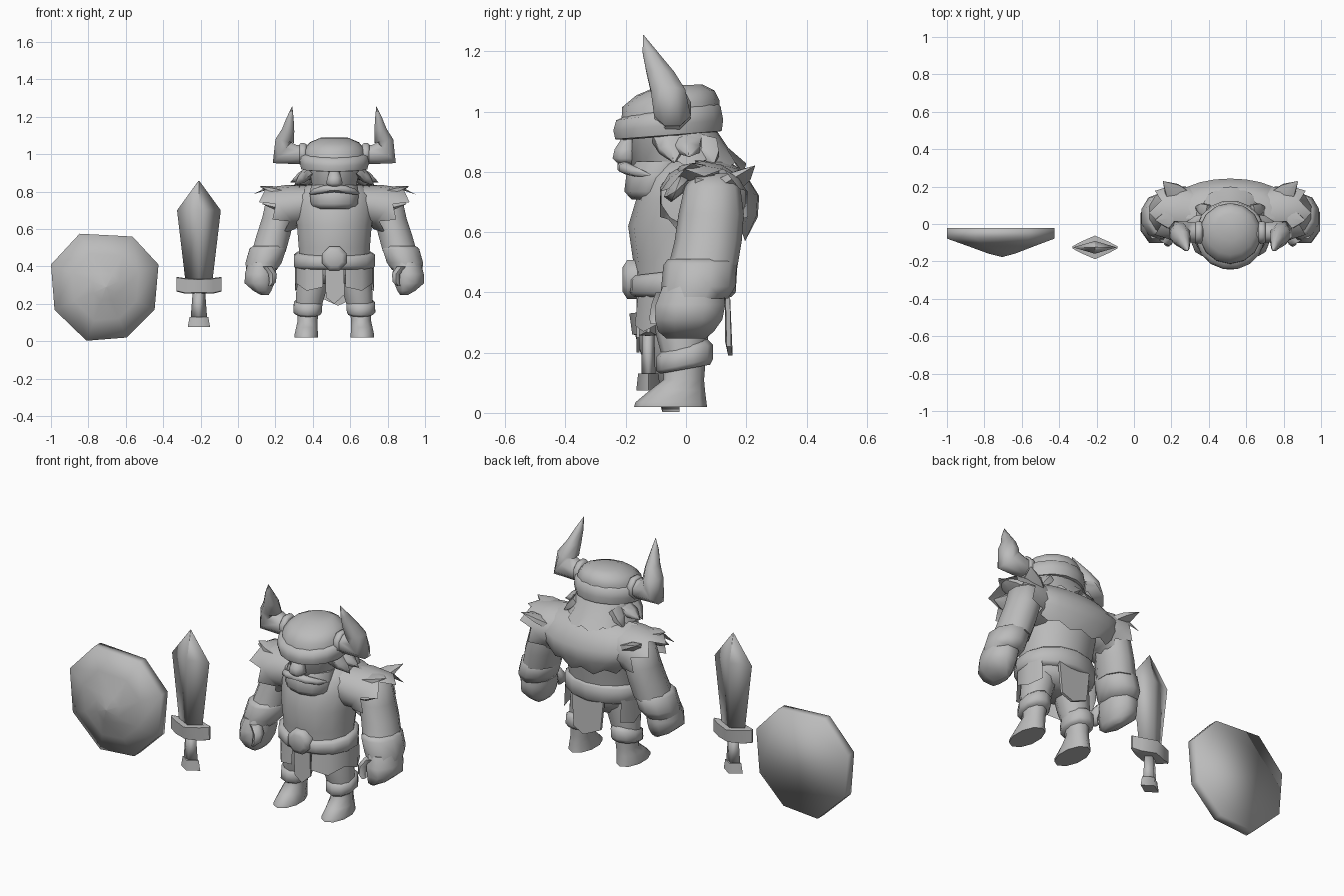
import bpy, bmesh, math
from mathutils import Vector as V

CX = 0.515  # centre line of the figure
grey = bpy.data.materials.new("plain grey")
grey.diffuse_color = (0.5, 0.5, 0.5, 1)


def finish(name, bm, angle):
    bmesh.ops.remove_doubles(bm, verts=bm.verts, dist=0.0005)
    bmesh.ops.recalc_face_normals(bm, faces=bm.faces)
    me = bpy.data.meshes.new(name)
    bm.to_mesh(me)
    bm.free()
    me.materials.append(grey)
    ob = bpy.data.objects.new(name, me)
    bpy.context.collection.objects.link(ob)
    bpy.ops.object.select_all(action='DESELECT')
    ob.select_set(True)
    bpy.context.view_layer.objects.active = ob
    bpy.ops.object.shade_smooth_by_angle(angle=math.radians(angle))
    return ob


def loft(name, rings, s=1, cx=CX, closed=True, caps=True, angle=65):
    """Skin rings of points; x is mirrored by s about cx."""
    bm = bmesh.new()
    rows = [[bm.verts.new((cx + s * p[0], p[1], p[2])) for p in r] for r in rings]
    n = len(rows[0])
    for a, b in zip(rows, rows[1:]):
        for i in range(n if closed else n - 1):
            j = (i + 1) % n
            bm.faces.new((a[i], a[j], b[j], b[i]))
    if caps:
        bm.faces.new(rows[0])
        bm.faces.new(rows[-1])
    return finish(name, bm, angle)


def ring(c, a, b, n, turn=0.5, jag=None):
    """Ellipse round c with half axes a and b; jag offsets every other point."""
    out = []
    for i in range(n):
        t = 2 * math.pi * (i + turn) / n
        p = V(c) + V(a) * math.cos(t) + V(b) * math.sin(t)
        out.append(p + V(jag) * (1 if i % 2 else -0.4) if jag else p)
    return out


def flat(u, y0, y1, z, rx, n=10, tilt=0, turn=0.5):
    """Level ring from y0 to y1; tilt raises the back."""
    return ring((u, (y0 + y1) / 2, z), (rx, 0, 0), (0, (y1 - y0) / 2, tilt), n, turn)


def stack(name, rows, s=1, n=10, cx=CX, angle=65, turn=0.5):
    return loft(name, [flat(*r[:5], n, r[5] if len(r) > 5 else 0, turn) for r in rows], s, cx, angle=angle)


def leaf(name, root, tip, a, w, t, s):
    """Pointed tuft, w wide along a and t thick."""
    root, tip, a = V(root), V(tip), V(a).normalized()
    b = (tip - root).normalized().cross(a).normalized()
    loft(name, [ring(root.lerp(tip, f), a * w * k, b * t * k, 6) for f, k in ((0, 1), (.5, .75), (1, .03))], s)


def plate(name, pts, y, back):
    return loft(name, [[(p[0], y, p[1]) for p in pts], [(p[0], back, p[1]) for p in pts]], angle=30)


# shield: eight-sided dome with a flat back, shaded smooth all over
octo = [(-.847, .575), (-.564, .56), (-.425, .41), (-.446, .168), (-.596, .02), (-.81, .003), (-.981, .168), (-1, .41)]
mid = (-.705, .29)
loft("shield", [[(mid[0] + (x - mid[0]) * k, y, mid[1] + (z - mid[1]) * k) for x, z in octo]
                for k, y in ((1, -.022), (1, -.078), (.62, -.118), (.25, -.158), (.01, -.176))], cx=0, angle=180)

# sword: diamond cross-sections
SW = -.209
def diamond(name, rows, angle=80):
    loft(name, [flat(0, -.125 - d, -.125 + d, z, w, 4, turn=0) for z, w, d in rows], cx=SW, angle=angle)
diamond("sword_blade", [(.32, .072, .032), (.70, .117, .034), (.858, .002, .002)], 180)
diamond("sword_grip", [(.11, .045, .024), (.27, .033, .02)], 180)
diamond("sword_pommel", [(.075, .06, .04), (.13, .05, .034)])
# guard: diamond in plan with raised ends
loft("sword_guard", [[(x, -.125 + k * y, z), (x, -.125, z + .004), (x, -.125 - k * y, z), (x, -.125 - k * y * .85, z - h),
                      (x, -.125, z - h - .004), (x, -.125 + k * y * .85, z - h)]
                     for k in (1,) for x, y, z, h in ((-.12, .006, .34, .07), (-.075, .03, .334, .075), (0, .063, .33, .07),
                                                      (.075, .03, .334, .075), (.12, .006, .34, .07))], cx=SW, angle=60)

# torso, hips and belt
stack("torso", [(0, -.17, .15, .40, .19), (0, -.175, .16, .50, .195), (0, -.192, .19, .62, .205), (0, -.165, .20, .71, .22),
                (0, -.14, .19, .78, .21), (0, -.10, .15, .835, .15)], n=14)
stack("hips", [(0, -.11, .10, .31, .13), (0, -.15, .135, .36, .185), (0, -.165, .15, .41, .19)], n=12)
stack("belt", [(0, -.18, .15, .385, .205), (0, -.195, .165, .40, .222), (0, -.195, .17, .46, .222, .02),
               (0, -.18, .155, .475, .20, .02)], n=14)
loft("belt_buckle", [ring((0, y, .443), (r, 0, 0), (0, 0, r), 8) for y, r in ((-.16, .07), (-.195, .07), (-.21, .045))])

# loincloth and skirt flaps
plate("front_flap", [(-.05, .40), (.05, .40), (.055, .25), (0, .20), (-.045, .235)], -.165, -.155)
loft("back_flap", [[(-.10, y, .42), (.10, y, .42), (.085, y + .005, .22), (.02, y + .01, .19), (-.08, y, .235)]
                   for y in (.13, .145)], angle=30)
for s in (-1, 1):
    loft("skirt_flap", [[(.06 + .155 * math.sin(t), -.165 * math.cos(t) * k - .005, z) for t, z in
                         ((0, zz), (.6, zz - d), (1.2, zz + d), (1.8, zz - d), (2.3, zz))]
                        for k, zz, d in ((.92, .41, 0), (1, .29, .02))], s, closed=False, caps=False)

# legs
for s in (-1, 1):
    stack("thigh", [(.14, -.075, .06, .17, .07), (.125, -.10, .075, .26, .083), (.10, -.11, .09, .38, .095)], s)
    stack("boot_cuff", [(.14, -.085, .08, .145, .068, .015), (.143, -.10, .09, .16, .08, .02),
                        (.14, -.10, .09, .205, .08, .02), (.135, -.08, .07, .225, .062, .02)], s)
    stack("boot", [(.15, -.172, .07, .02, .066), (.15, -.168, .068, .035, .066), (.147, -.12, .063, .075, .06),
                   (.143, -.075, .06, .11, .056), (.14, -.075, .065, .17, .06)], s)

# arms
for s in (-1, 1):
    stack("upper_arm", [(.26, .03, .15, .795, .04), (.285, -.005, .18, .75, .085), (.30, -.025, .192, .66, .09),
                        (.325, -.038, .185, .57, .095), (.35, -.06, .17, .48, .095)], s)
    stack("forearm", [(.352, -.06, .15, .51, .085), (.355, -.075, .168, .495, .103, .004), (.378, -.082, .165, .42, .102),
                      (.39, -.085, .14, .38, .085)], s)
    stack("fist", [(.388, -.085, .13, .42, .08), (.395, -.11, .14, .36, .09), (.40, -.112, .13, .31, .086),
                   (.385, -.10, .10, .27, .052), (.372, -.07, .07, .247, .022)], s, 8)
    stack("thumb", [(.36, -.10, -.03, .40, .03), (.33, -.115, -.045, .36, .026), (.33, -.122, -.07, .315, .02),
                    (.345, -.118, -.08, .295, .01)], s, 6)
    # ragged fur sleeve over the shoulder
    loft("shoulder_fur", [ring((.10, .04, .75), (0, .12, 0), (.01, 0, .08), 14),
                          ring((.21, .055, .72), (0, .145, 0), (.05, 0, .115), 14),
                          ring((.285, .06, .715), (0, .145, 0), (.085, 0, .105), 14),
                          ring((.31, .06, .70), (0, .15, 0), (.085, 0, .11), 14, jag=(.04, 0, -.025))],
         s, caps=False)
    leaf("fur_spike_top", (.27, .04, .79), (.40, .02, .828), (0, 1, 0), .08, .028, s)
    leaf("fur_spike_back", (.26, .13, .75), (.36, .228, .82), (1, -1, 0), .07, .03, s)
    leaf("fur_spike_front", (.26, -.03, .75), (.385, -.035, .735), (0, .6, .8), .06, .03, s)

# fur mantle across the upper back
angles = [math.radians(-90 + 15 * i) for i in range(13)]
loft("back_mantle", [[(w * math.sin(t), .03 + (yb - .03) * math.cos(t) ** .7 if abs(t) < 1.56 else .03,
                       z - drop * math.cos(t) + (.014 * (-1) ** i if ragged else 0)) for i, t in enumerate(angles)]
                     for w, yb, z, drop, ragged in ((.13, .13, .84, 0, 0), (.23, .19, .835, .03, 0), (.33, .243, .78, .06, 0),
                                                    (.32, .238, .73, .08, 0), (.27, .20, .67, .09, 1))],
     closed=False, caps=False)

# head, beard and hair
stack("head", [(0, -.12, .09, .78, .12), (0, -.185, .10, .82, .12), (0, -.185, .11, .95, .145)], n=12)
stack("beard", [(0, -.18, -.03, .708, .105), (0, -.205, .0, .735, .132), (0, -.198, .03, .79, .137),
                (0, -.18, .05, .835, .13)], n=10)
for s in (-1, 1):
    loft("moustache", [ring(c, (0, r, 0), (0, 0, r * .8), 6) for c, r in
                       (((0, -.205, .818), .026), ((.06, -.20, .812), .026), ((.11, -.165, .80), .02), ((.135, -.12, .79), .004))], s)
    # hair locks at the sides
    for root, tip in (((.13, -.06, .91), (.215, -.04, .83)), ((.13, .0, .90), (.235, .01, .85)), ((.11, .05, .90), (.19, .09, .82))):
        leaf("side_lock", root, tip, (0, 1, 0), .06, .035, s)
stack("nose", [(0, -.225, -.16, .825, .025), (0, -.247, -.16, .845, .048), (0, -.24, -.16, .875, .04), (0, -.21, -.16, .92, .024)], n=8)
hair = [math.radians(-105 + 17.5 * i) for i in range(13)]
loft("back_hair", [[(w * math.sin(t), yb * math.cos(t), z - .02 * math.cos(t) + (.018 * (-1) ** i if ragged else 0))
                    for i, t in enumerate(hair)]
                   for w, yb, z, ragged in ((.145, .10, .96, 0), (.165, .14, .90, 0), (.19, .20, .83, 1))],
     closed=False, caps=False)

# helmet: brim tilted up at the back
stack("helmet_dome", [(0, -.215, .105, .95, .165), (0, -.212, .112, 1.025, .166, .01), (0, -.165, .095, 1.062, .135, .008),
                      (0, -.09, .055, 1.088, .075, .002)], n=14)
stack("helmet_brim", [(0, -.205, .09, .918, .155, .012), (0, -.238, .122, .922, .18, .014), (0, -.245, .127, .955, .188, .018),
                      (0, -.235, .118, .995, .186, .024), (0, -.20, .10, 1.008, .16, .022)], n=16)
for s in (-1, 1):
    # horn stations: centre, direction, half depth in y, half width
    stations = [((.13, -.045, 1.0), (1, 0, 0), .052, .05), ((.20, -.045, .998), (1, 0, 0), .058, .055),
                ((.28, -.045, 1.008), (.75, 0, .66), .066, .08), ((.265, -.06, 1.07), (-.2, -.2, 1), .062, .055),
                ((.247, -.085, 1.13), (-.15, -.2, 1), .05, .036), ((.236, -.118, 1.195), (-.15, -.3, 1), .028, .02),
                ((.225, -.142, 1.255), (-.15, -.3, 1), .001, .001)]
    loft("horn", [ring(c, (0, ry, 0), V(d).cross(V((0, 1, 0))).normalized() * rw, 8) for c, d, ry, rw in stations], s, angle=75)
    loft("horn_collar", [ring((u, -.045, 1.0), (0, r, 0), (0, 0, r), 8)
                         for u, r in ((.15, .058), (.16, .064), (.18, .064), (.187, .056))], s)
